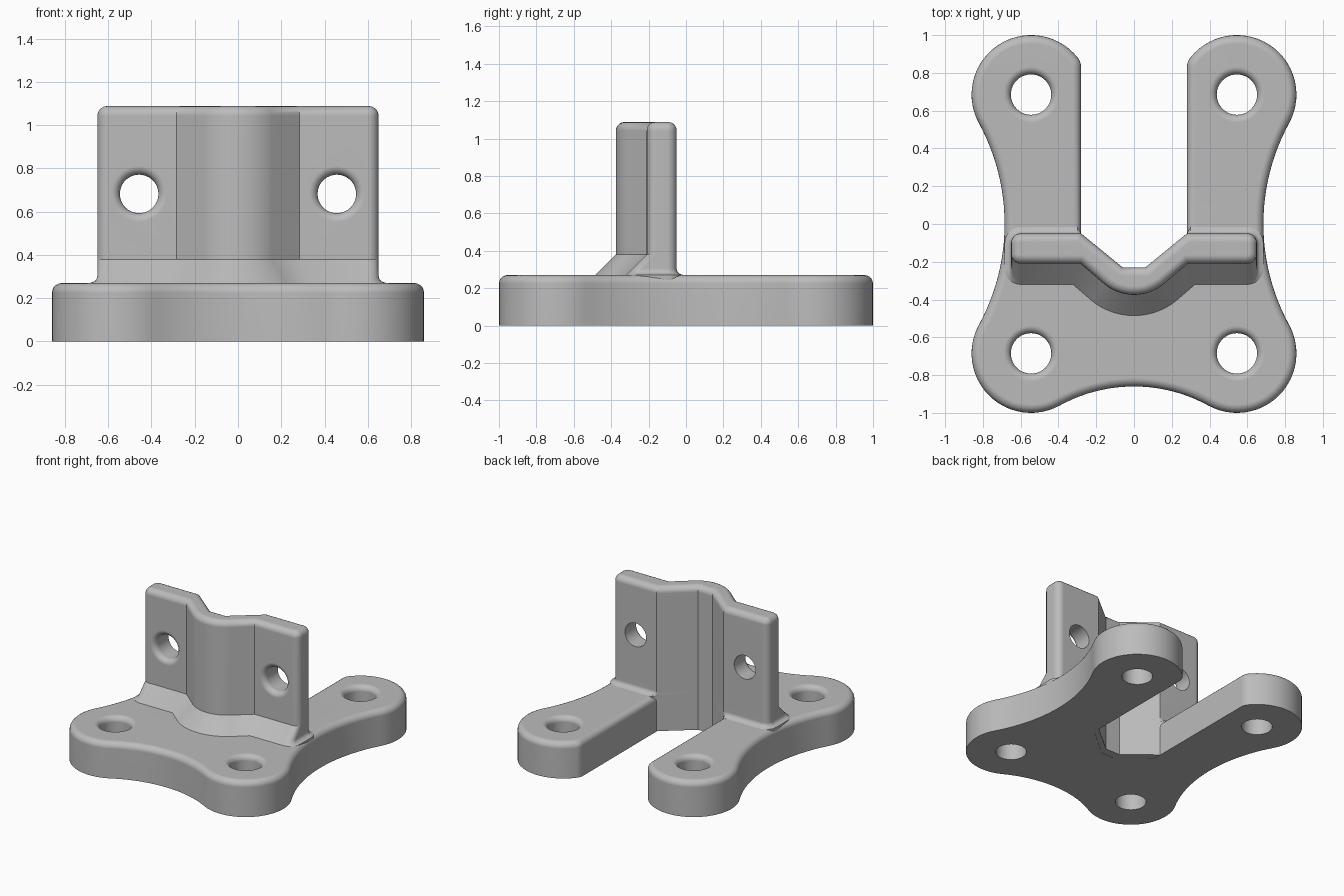
import bpy, bmesh
from math import sin, cos, radians, sqrt

cube = bpy.data.objects.get("Cube")
if cube:
    bpy.data.objects.remove(cube, do_unlink=True)

grey = bpy.data.materials.new("plain grey")
grey.use_nodes = True
COLOUR = (0.5, 0.5, 0.5, 1)
grey.diffuse_color = COLOUR
bsdf = next(n for n in grey.node_tree.nodes if n.type == 'BSDF_PRINCIPLED')
bsdf.inputs["Base Color"].default_value = COLOUR
bsdf.inputs["Roughness"].default_value = 0.6

BASE_TOP, WALL_TOP, ROUND = 0.27, 1.088, 0.045


def arc(cx, cy, r, a0, a1, n):
    angles = [radians(a0 + (a1 - a0) * i / n) for i in range(n + 1)]
    return [(cx + r * cos(a), cy + r * sin(a)) for a in angles]


def mirrored(half):
    """Close a right-hand half outline with its left-hand copy."""
    return half + [(-x, y) for x, y in reversed(half) if x > 1e-6]


def loft(name, rings, rim=0):
    """Skin a stack of equal rings; optionally round the top rim."""
    bm = bmesh.new()
    rows = [[bm.verts.new(p) for p in ring] for ring in rings]
    n = len(rows[0])
    for low, high in zip(rows, rows[1:]):
        for i in range(n):
            j = (i + 1) % n
            bm.faces.new((low[i], low[j], high[j], high[i]))
    bm.faces.new(rows[0][::-1])
    top = bm.faces.new(rows[-1])
    bmesh.ops.recalc_face_normals(bm, faces=bm.faces)
    if rim:
        bmesh.ops.bevel(bm, geom=list(top.edges), offset=rim, segments=5,
                        profile=0.5, affect='EDGES', clamp_overlap=False)
    mesh = bpy.data.meshes.new(name)
    bm.to_mesh(mesh)
    bm.free()
    mesh.materials.append(grey)
    obj = bpy.data.objects.new(name, mesh)
    bpy.context.collection.objects.link(obj)
    return obj


def drill(target, place, r, mouth, end):
    """Cut a hole with a rounded mouth at depth 'mouth'; place maps (u, v, depth)."""
    q = 0.04
    levels = [(r, end)]
    for i in range(7):
        a = radians(15 * i)
        levels.append((r + q * (1 - cos(a)), mouth - q + q * sin(a)))
    levels.append((r + q, mouth + 0.05))
    rings = [[place(u, v, d) for u, v in arc(0, 0, rad, 0, 352.5, 47)]
             for rad, d in levels]
    cutter = loft("hole_cutter", rings)
    cutter.hide_render = True
    mod = target.modifiers.new("hole", 'BOOLEAN')
    mod.operation, mod.solver, mod.object = 'DIFFERENCE', 'EXACT', cutter
    bpy.context.view_layer.objects.active = target
    bpy.ops.object.modifier_apply(modifier=mod.name)
    bpy.data.objects.remove(cutter, do_unlink=True)


def finish(obj):
    bpy.ops.object.select_all(action='DESELECT')
    obj.select_set(True)
    bpy.context.view_layer.objects.active = obj
    bpy.ops.object.shade_smooth_by_angle(angle=radians(30))
    mod = obj.modifiers.new("clean_shading", 'WEIGHTED_NORMAL')
    mod.keep_sharp = True


# Base plate: four round lobes joined by shallow hollows, slotted at the back
LX, LY, LR = 0.545, 0.685, 0.315
half = arc(0, -1.676, 0.816, 90, 61.2, 10)[:-1]
half += arc(LX, -LY, LR, -118.8, 28.7, 24)[:-1]
half += arc(1.798, 0, 1.113, 208.7, 151.3, 24)[:-1]
half += arc(LX, LY, LR, -28.7, 141.9, 28)[:-1]
half += arc(0.36, 0.83, 0.08, 141.9, 180, 5)
half += [(0.28, -0.1), (0.05, -0.29)]
outline = mirrored(half)
base = loft("base_plate", [[(x, y, z) for x, y in outline] for z in (0, BASE_TOP)],
            rim=ROUND)
for sx in (-1, 1):
    for sy in (-1, 1):
        drill(base, lambda u, v, d: (sx * LX + u, sy * LY + v, d),
              0.107, BASE_TOP, -0.1)


# Upright wall: two flanges around a bowed middle, with a sloped foot in front
def wall_ring(z, front=0, side=0, back=0):
    half = arc(0, -0.13, 0.245 + front, -90, -51, 12)
    half.append((0.284 + 0.355 * front, -0.21 - front))
    half += arc(0.6, -0.16 - front + side, 0.05 + side, -90, 0, 6)
    half += arc(0.6, -0.1, 0.05 + side, 0, 90, 6)
    half += [(0.3, -0.05 + side), (0.28 - 0.357 * back, -0.05 + back),
             (0.06 - 0.357 * back, -0.23 + back)]
    return [(x, y, z) for x, y in mirrored(half)]


FOOT, FLARE = 0.11, 0.035
rings = [wall_ring(0.002), wall_ring(BASE_TOP - 0.04, FOOT, FLARE)]
for i in range(6):
    h = FLARE * i / 5
    flare = FLARE - sqrt(FLARE ** 2 - (FLARE - h) ** 2)
    rings.append(wall_ring(BASE_TOP + h, FOOT - h, flare))
rings.append(wall_ring(BASE_TOP + FOOT))
for i in range(6):
    a = radians(18 * i)
    inset = -ROUND * (1 - cos(a))
    rings.append(wall_ring(WALL_TOP - ROUND + ROUND * sin(a), inset, inset, inset))
wall = loft("upright_wall", rings)
for sx in (-1, 1):
    drill(wall, lambda u, v, d: (sx * 0.457 + u, -d, 0.682 + v), 0.089, 0.21, -0.1)

for part in (base, wall):
    finish(part)
